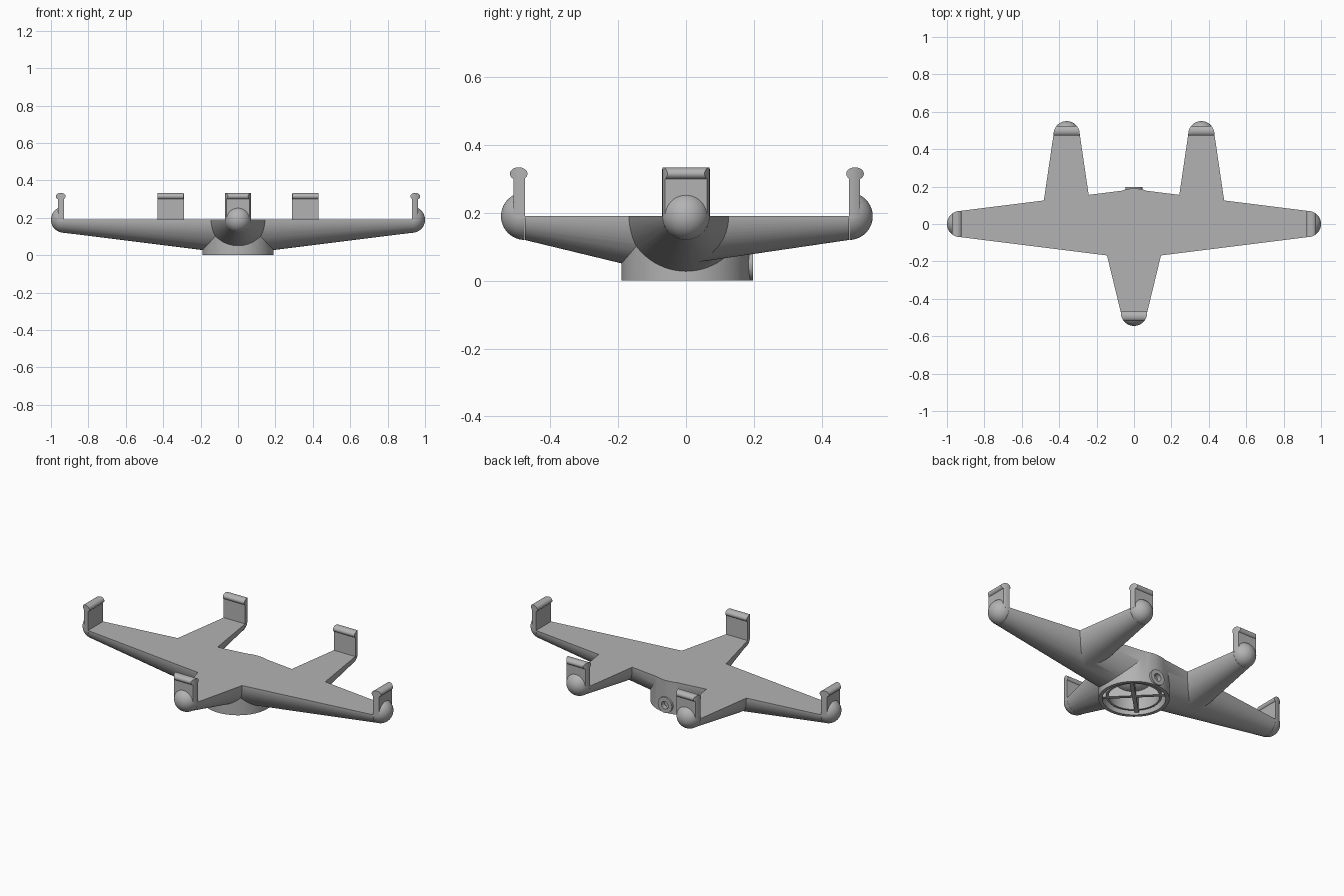
import bpy, bmesh, math
from mathutils import Matrix, Vector

old = bpy.data.objects.get("Cube")
if old:
    bpy.data.objects.remove(old, do_unlink=True)

grey = bpy.data.materials.new("Plain grey")
grey.use_nodes = True
grey.diffuse_color = (0.45, 0.45, 0.45, 1)
grey.node_tree.nodes["Principled BSDF"].inputs["Base Color"].default_value = (0.45, 0.45, 0.45, 1)

TOP = 0.19     # height of the flat deck and of the arm axes
TIP = 0.07     # radius at the arm tips
SIDES = 64
# arm tips: x, y, heading in degrees
TIPS = [(0.93, 0, 0), (-0.93, 0, 180), (0, -0.475, -90), (0.36, 0.48, 90), (-0.36, 0.48, 90)]


def add(name, bm):
    bmesh.ops.recalc_face_normals(bm, faces=bm.faces)
    mesh = bpy.data.meshes.new(name)
    bm.to_mesh(mesh)
    bm.free()
    mesh.materials.append(grey)
    ob = bpy.data.objects.new(name, mesh)
    bpy.context.scene.collection.objects.link(ob)
    return ob


def tube(name, start, end, r1, r2):
    """Closed cone or cylinder between two points."""
    a, b = Vector(start), Vector(end)
    turn = (b - a).to_track_quat('Z', 'Y').to_matrix().to_4x4()
    bm = bmesh.new()
    bmesh.ops.create_cone(bm, cap_ends=True, segments=SIDES, radius1=r1, radius2=r2,
                          depth=(b - a).length, matrix=Matrix.Translation((a + b) / 2) @ turn)
    return add(name, bm)


def box(name, centre, size, angle=0):
    bm = bmesh.new()
    bmesh.ops.create_cube(bm, size=1, matrix=Matrix.Translation(centre)
                          @ Matrix.Rotation(angle, 4, 'Z') @ Matrix.Diagonal((*size, 1)))
    return add(name, bm)


def combine(ob, steps):
    """Apply a list of (operation, helper) booleans and delete the helpers."""
    for operation, other in steps:
        mod = ob.modifiers.new(operation, 'BOOLEAN')
        mod.operation, mod.object, mod.solver = operation, other, 'EXACT'
        other.hide_render = True
    graph = bpy.context.evaluated_depsgraph_get()
    mesh = bpy.data.meshes.new_from_object(ob.evaluated_get(graph))
    ob.modifiers.clear()
    ob.data = mesh
    for other in {o for _, o in steps}:
        bpy.data.objects.remove(other, do_unlink=True)
    return ob


# Side arms: two mirrored cones sharing one root ring
bm = bmesh.new()
bmesh.ops.create_cone(bm, cap_ends=True, segments=SIDES, radius1=TIP, radius2=TIP, depth=1.86,
                      matrix=Matrix.Translation((0, 0, TOP)) @ Matrix.Rotation(math.pi / 2, 4, 'Y'))
bmesh.ops.bisect_plane(bm, geom=bm.verts[:] + bm.edges[:] + bm.faces[:],
                       plane_co=(0, 0, 0), plane_no=(1, 0, 0))
for v in bm.verts:
    if abs(v.co.x) < 0.001:
        v.co.y *= 0.186 / TIP
        v.co.z = TOP + (v.co.z - TOP) * 0.186 / TIP
body = add("body", bm)

# Remaining arms, round base, port boss; then flat deck, base recess and port hole
steps = [('UNION', tube("front_arm", (0, 0, TOP), (0, -0.475, TOP), 0.185, TIP))]
for s in (-1, 1):
    steps.append(('UNION', tube("rear_arm", (s * 0.36, 0.01, TOP), (s * 0.36, 0.48, TOP), 0.139, TIP)))
steps += [
    ('UNION', tube("base", (0, 0, 0), (0, 0, 0.25), 0.19, 0.19)),
    ('UNION', tube("port_boss", (0, 0.1, 0.047), (0, 0.198, 0.047), 0.046, 0.046)),
    ('DIFFERENCE', box("deck_cutter", (0, 0, TOP + 0.5), (3, 3, 1))),
    ('DIFFERENCE', tube("recess_cutter", (0, 0, -0.1), (0, 0, 0.11), 0.17, 0.17)),
    ('DIFFERENCE', tube("port_cutter", (0, 0.15, 0.047), (0, 0.25, 0.047), 0.022, 0.022)),
]
combine(body, steps)
parts = [body]

# Rounded end cap, facing +x
bm = bmesh.new()
bmesh.ops.create_uvsphere(bm, u_segments=SIDES, v_segments=32, radius=TIP)
cut = bmesh.ops.bisect_plane(bm, geom=bm.verts[:] + bm.edges[:] + bm.faces[:],
                             plane_co=(0.001, 0, 0), plane_no=(-1, 0, 0), clear_outer=True)
bmesh.ops.holes_fill(bm, edges=[e for e in bm.edges if e.is_boundary])
cap = add("end_cap", bm)

# Upright clip with an oval lip, trimmed to the round of the arm tip
bm = bmesh.new()
bmesh.ops.create_cone(bm, cap_ends=True, segments=32, radius1=1, radius2=1, depth=0.2,
                      matrix=Matrix.Translation((0.018, 0, 0.125)) @ Matrix.Diagonal((0.026, 1, 0.019, 1))
                      @ Matrix.Rotation(math.pi / 2, 4, 'X'))
lip = add("clip_lip", bm)
clip = combine(box("clip", (0.0165, 0, 0.057), (0.033, 0.2, 0.126)),
               [('UNION', lip),
                ('INTERSECT', tube("clip_trim", (0, 0, -0.2), (0, 0, 0.3), TIP, TIP))])

# Place one cap and one clip at every arm tip
for master in (cap, clip):
    for i, (x, y, heading) in enumerate(TIPS):
        ob = master if i == 0 else master.copy()
        if i:
            bpy.context.scene.collection.objects.link(ob)
        ob.location = (x, y, TOP)
        ob.rotation_euler.z = math.radians(heading)
        parts.append(ob)

# Inside the base recess: inner ring, dome and crossed ribs
ring = combine(tube("inner_ring", (0, 0, 0.015), (0, 0, 0.112), 0.15, 0.15),
               [('DIFFERENCE', tube("ring_cutter", (0, 0, -0.1), (0, 0, 0.2), 0.138, 0.138))])
bm = bmesh.new()
bmesh.ops.create_uvsphere(bm, u_segments=48, v_segments=24, radius=0.1,
                          matrix=Matrix.Translation((0, 0, 0.11)) @ Matrix.Diagonal((1, 1, 0.7, 1)))
dome = add("recess_dome", bm)
ribs = [box("recess_rib", (0, 0, 0.065), (0.345, 0.022, 0.1), s * math.pi / 4) for s in (-1, 1)]
parts += [ring, dome] + ribs

# Smooth shading with sharp edges kept
bpy.ops.object.select_all(action='DESELECT')
for ob in parts:
    ob.select_set(True)
bpy.context.view_layer.objects.active = body
bpy.ops.object.shade_smooth_by_angle(angle=math.radians(30))
